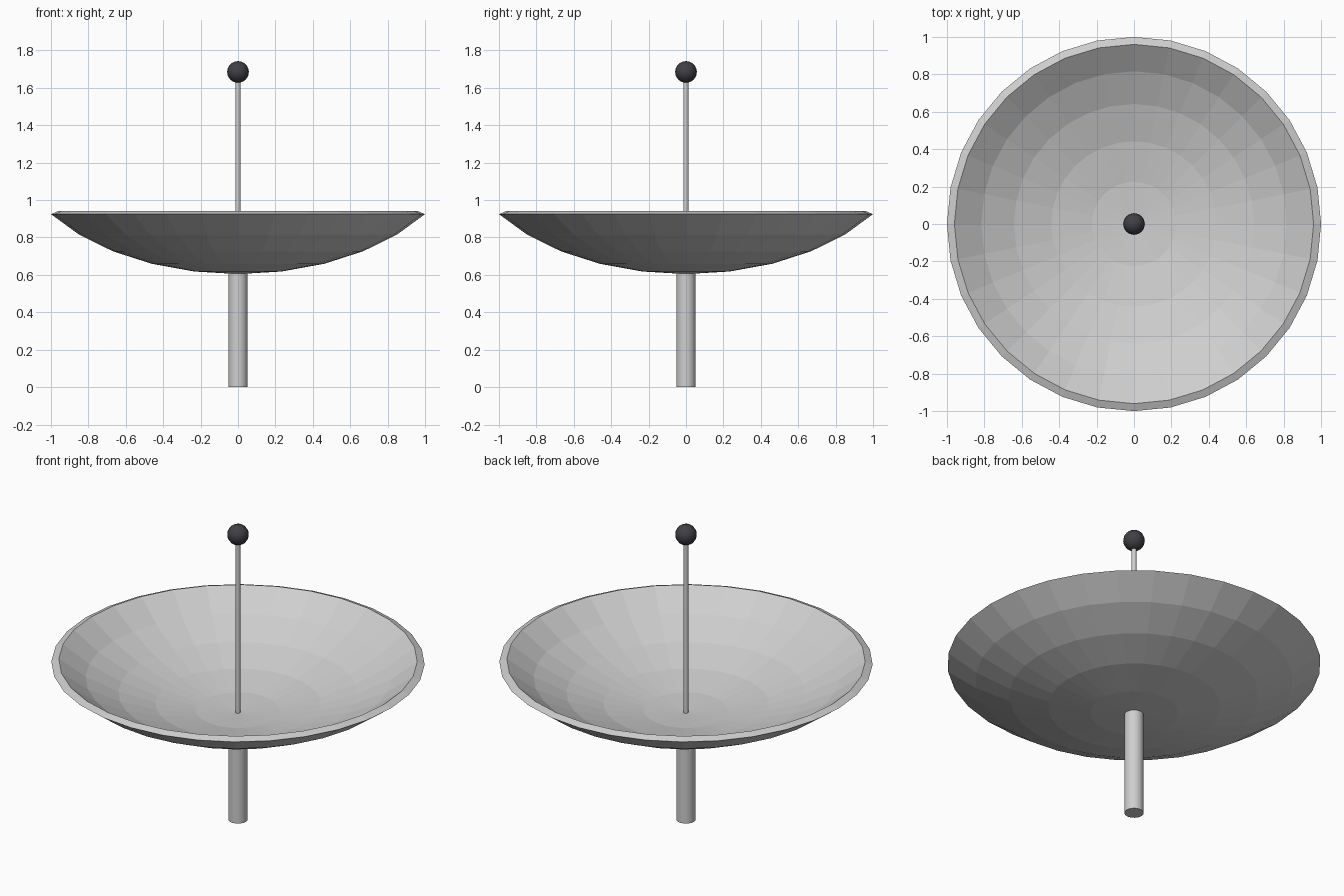
import bpy, bmesh, math

old = bpy.data.objects.get("Cube")
if old:
    bpy.data.objects.remove(old, do_unlink=True)


def material(name, colour):
    mat = bpy.data.materials.new(name)
    mat.use_nodes = True
    mat.diffuse_color = colour
    mat.node_tree.nodes["Principled BSDF"].inputs["Base Color"].default_value = colour
    return mat


light_grey = material("light grey metal", (0.62, 0.62, 0.62, 1))
dark_grey = material("dark grey", (0.05, 0.05, 0.06, 1))


def finish(name, mat, smooth):
    obj = bpy.context.object
    obj.name = obj.data.name = name
    obj.data.materials.append(mat)
    if smooth:
        bpy.ops.object.shade_smooth_by_angle(angle=math.radians(35))
    return obj


def rod(name, radius, bottom, top, sides):
    bpy.ops.mesh.primitive_cylinder_add(vertices=sides, radius=radius, depth=top - bottom,
                                        location=(0, 0, (bottom + top) / 2))
    return finish(name, light_grey, True)


# Dish: a squashed spherical cap, with an inner and an outer skin joined at the rim
SIDES, RINGS, STEP = 32, 5, math.pi / 16
SQUASH, CENTRE_Z = 0.6, 1.326
OUTER, INNER = 1.203, 1.155

bm = bmesh.new()
profile = [(OUTER, k) for k in range(RINGS + 1)] + [(INNER, k) for k in range(RINGS, -1, -1)]
points = [bm.verts.new((r * math.sin(k * STEP), 0, CENTRE_Z - SQUASH * r * math.cos(k * STEP)))
          for r, k in profile]
edges = [bm.edges.new(pair) for pair in zip(points, points[1:])]
bmesh.ops.spin(bm, geom=points + edges, cent=(0, 0, 0), axis=(0, 0, 1),
               angle=math.tau, steps=SIDES, use_duplicate=False)
bmesh.ops.remove_doubles(bm, verts=bm.verts, dist=0.0005)
bmesh.ops.recalc_face_normals(bm, faces=bm.faces)
mesh = bpy.data.meshes.new("dish")
bm.to_mesh(mesh)
bm.free()
dish = bpy.data.objects.new("dish", mesh)
bpy.context.collection.objects.link(dish)
mesh.materials.append(light_grey)

# Support post below and feed rod above
rod("support_post", 0.052, 0, 0.615, 16)
rod("feed_rod", 0.0135, 0.61, 1.66, 12)

# Receiver ball on the tip
bpy.ops.mesh.primitive_uv_sphere_add(segments=16, ring_count=12, radius=0.058, location=(0, 0, 1.685))
finish("receiver_ball", dark_grey, True)
